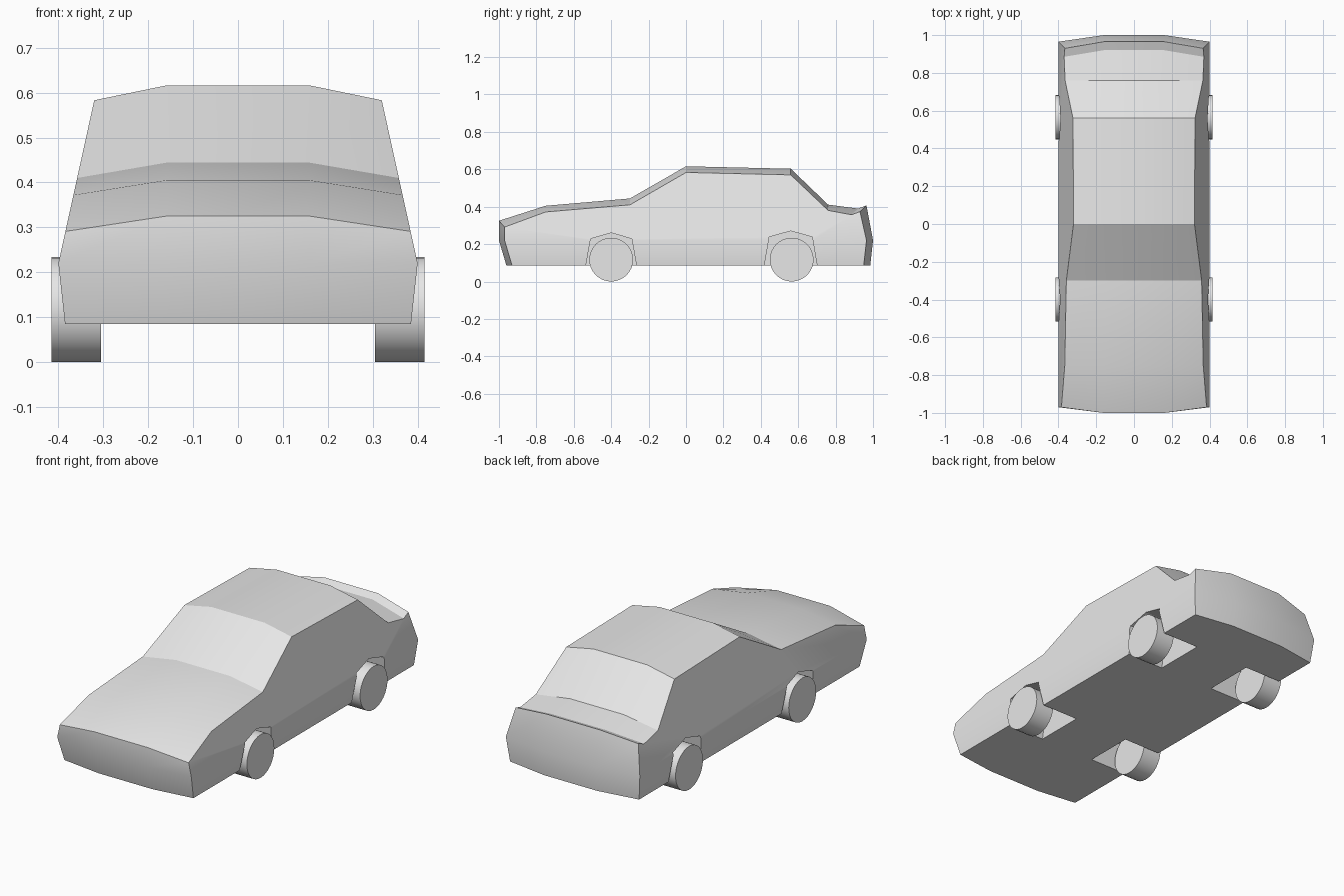
import bpy, bmesh, math

cube = bpy.data.objects.get("Cube")
if cube:
    bpy.data.objects.remove(cube, do_unlink=True)

grey = bpy.data.materials.new("light_grey")
grey.use_nodes = True
grey.diffuse_color = (0.8, 0.8, 0.8, 1)
grey.node_tree.nodes["Principled BSDF"].inputs["Base Color"].default_value = (0.8, 0.8, 0.8, 1)


def finish(name, bm):
    bmesh.ops.recalc_face_normals(bm, faces=bm.faces)
    mesh = bpy.data.meshes.new(name)
    bm.to_mesh(mesh)
    bm.free()
    mesh.materials.append(grey)
    obj = bpy.data.objects.new(name, mesh)
    bpy.context.collection.objects.link(obj)
    return obj


def activate(obj):
    bpy.ops.object.select_all(action='DESELECT')
    obj.select_set(True)
    bpy.context.view_layer.objects.active = obj


def prism(name, outline, x0, x1):
    """Extrude a (y, z) outline along x."""
    bm = bmesh.new()
    face = bm.faces.new([bm.verts.new((x0, y, z)) for y, z in outline])
    new = bmesh.ops.extrude_face_region(bm, geom=[face])["geom"]
    bmesh.ops.translate(bm, vec=(x1 - x0, 0, 0),
                        verts=[v for v in new if isinstance(v, bmesh.types.BMVert)])
    return finish(name, bm)


# Side profiles (y, z), from front sill over the roof to rear sill
centre = [(-0.96, 0.085), (-1.0, 0.22), (-1.0, 0.325), (-0.75, 0.405), (-0.3, 0.444),
          (0, 0.616), (0.56, 0.603), (0.76, 0.411), (0.92, 0.39), (0.965, 0.407),
          (1.0, 0.22), (0.985, 0.085)]
edge = [(-0.93, 0.085), (-0.97, 0.22), (-0.97, 0.291), (-0.75, 0.372), (-0.3, 0.41),
        (0, 0.583), (0.56, 0.57), (0.76, 0.38), (0.885, 0.357), (0.93, 0.374),
        (0.965, 0.22), (0.95, 0.085)]
BELT = 0.22


def half_width(z):
    return 0.4 - 0.22 * (z - BELT) if z >= BELT else 0.4 - 0.11 * (BELT - z)


# Body: four lengthwise loops joined by strips
bm = bmesh.new()
loops = []
for side, outline in ((-1, edge), (-1, centre), (1, centre), (1, edge)):
    loops.append([bm.verts.new((side * (0.16 if outline is centre else half_width(z)), y, z))
                  for y, z in outline])
n = len(edge)
for a, b in zip(loops, loops[1:]):
    for i in range(n):
        j = (i + 1) % n
        bm.faces.new((a[i], a[j], b[j], b[i]))
# Body sides, folded along the belt line
for loop in (loops[0], loops[-1]):
    bm.faces.new(loop[1:n - 1])
    bm.faces.new((loop[0], loop[1], loop[n - 2], loop[n - 1]))
body = finish("car_body", bm)

# Wheel wells: axle position, half width at the sill and top height
for y, half, top in ((-0.4, 0.135, 0.26), (0.56, 0.14, 0.27)):
    arch = [(y - half - 0.01, 0.03), (y - half + 0.025, top - 0.032), (y, top),
            (y + half - 0.025, top - 0.032), (y + half + 0.01, 0.03)]
    for side in (-1, 1):
        cutter = prism("wheel_well_cutter", arch, side * 0.165, side * 0.6)
        cutter.hide_render = True
        mod = body.modifiers.new("wheel_well", 'BOOLEAN')
        mod.operation = 'DIFFERENCE'
        mod.solver = 'EXACT'
        mod.object = cutter
        activate(body)
        bpy.ops.object.modifier_apply(modifier=mod.name)
        bpy.data.objects.remove(cutter, do_unlink=True)
activate(body)
bpy.ops.object.shade_smooth_by_angle(angle=math.radians(20))

# Wheels
R = 0.117
for end, y in (("front", -0.4), ("rear", 0.565)):
    for name, side in (("left", 1), ("right", -1)):
        rim = [(y + R * math.cos(t * math.tau / 32), R + R * math.sin(t * math.tau / 32))
               for t in range(32)]
        wheel = prism(f"{end}_{name}_wheel", rim, side * 0.305, side * 0.415)
        activate(wheel)
        bpy.ops.object.shade_smooth_by_angle(angle=math.radians(30))
